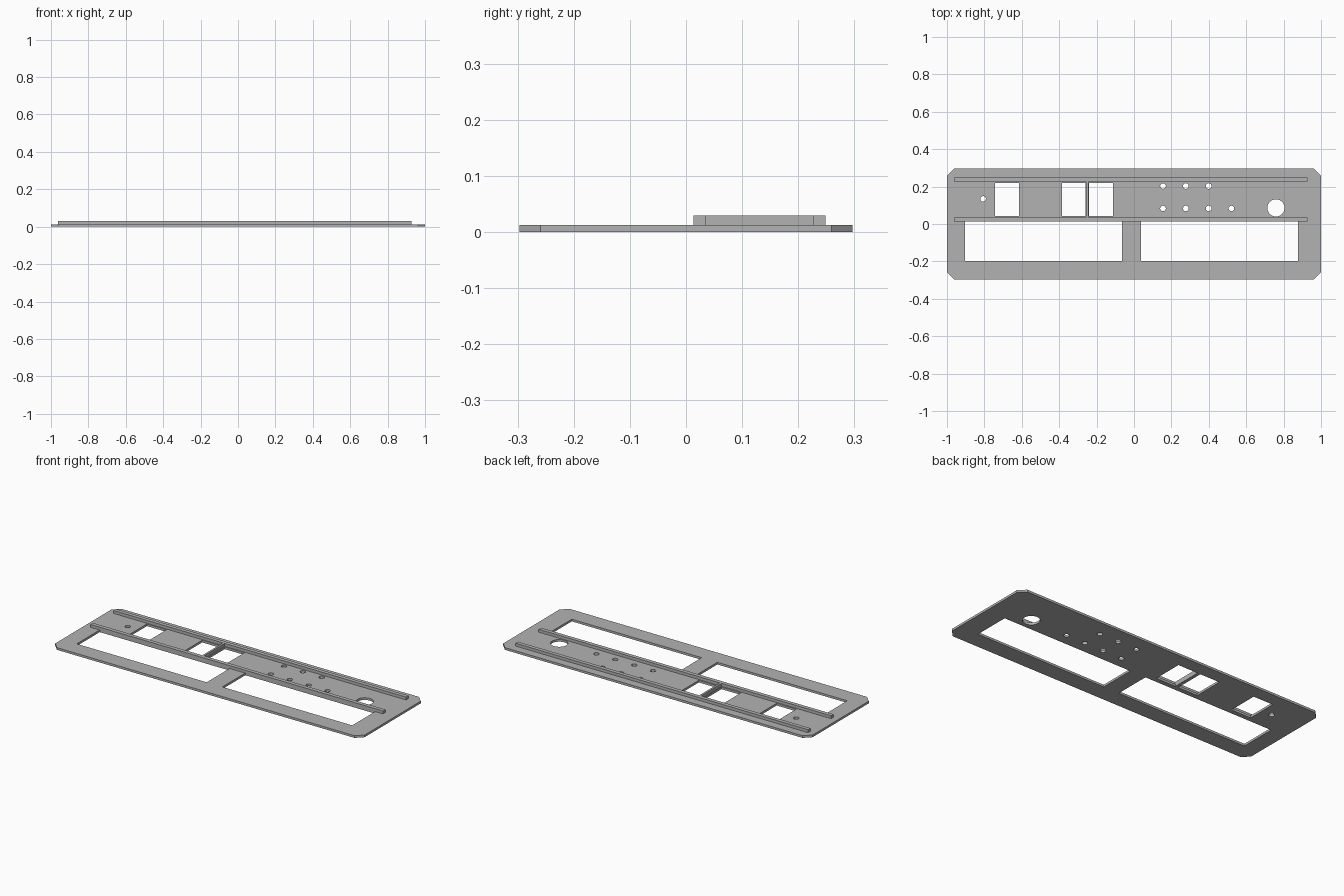
import bpy, bmesh, math

if "Cube" in bpy.data.objects:
    bpy.data.objects.remove(bpy.data.objects["Cube"])

PLATE_T = 0.013   # plate thickness
TOP = 0.03        # top of rails and rib

grey = bpy.data.materials.new("grey")
grey.diffuse_color = (0.45, 0.45, 0.45, 1)
grey.use_nodes = True
grey.node_tree.nodes["Principled BSDF"].inputs["Base Color"].default_value = grey.diffuse_color


def finish(bm, name):
    bmesh.ops.recalc_face_normals(bm, faces=bm.faces)
    mesh = bpy.data.meshes.new(name)
    bm.to_mesh(mesh)
    bm.free()
    mesh.materials.append(grey)
    obj = bpy.data.objects.new(name, mesh)
    bpy.context.collection.objects.link(obj)
    return obj


def rect(x0, x1, y0, y1):
    return [(x0, y0), (x1, y0), (x1, y1), (x0, y1)]


def circle(cx, cy, r, n):
    return [(cx + r * math.cos(math.tau * i / n), cy + r * math.sin(math.tau * i / n))
            for i in range(n)]


def plate(name, loops, z0, z1):
    """Fill the outline minus its holes, then extrude upward."""
    bm = bmesh.new()
    edges = []
    for pts in loops:
        vs = [bm.verts.new((x, y, z0)) for x, y in pts]
        edges += [bm.edges.new((vs[i - 1], vs[i])) for i in range(len(vs))]
    bmesh.ops.triangle_fill(bm, edges=edges, use_beauty=True, use_dissolve=False)
    ext = bmesh.ops.extrude_face_region(bm, geom=bm.faces[:], use_keep_orig=True)
    for v in ext["geom"]:
        if isinstance(v, bmesh.types.BMVert):
            v.co.z = z1
    return finish(bm, name)


# Chamfered panel outline
W, D, C = 1.0, 0.297, 0.038
loops = [[(-W + C, -D), (W - C, -D), (W, -D + C), (W, D - C),
          (W - C, D), (-W + C, D), (-W, D - C), (-W, -D + C)]]
# Two large windows
loops += [rect(x, x + 0.84, -0.198, 0.015) for x in (-0.904, 0.037)]
# Three small windows
loops += [rect(x, x + 0.127, 0.043, 0.22) for x in (-0.743, -0.386, -0.24)]
# Small screw and indicator holes
holes = [(-0.807, 0.134)]
holes += [(0.155 + 0.122 * i, 0.203) for i in range(3)]
holes += [(0.155 + 0.122 * i, 0.083) for i in range(4)]
loops += [circle(x, y, 0.015, 24) for x, y in holes]
# Large round hole
loops.append(circle(0.759, 0.086, 0.046, 40))
plate("panel", loops, 0, PLATE_T)

# Long rails and the short rib joining them
plate("front_rail", [rect(-0.963, 0.928, 0.013, 0.036)], PLATE_T, TOP)
plate("back_rail", [rect(-0.963, 0.928, 0.226, 0.249)], PLATE_T, TOP)
plate("centre_rib", [rect(-0.256, -0.244, 0.036, 0.226)], PLATE_T, TOP)
